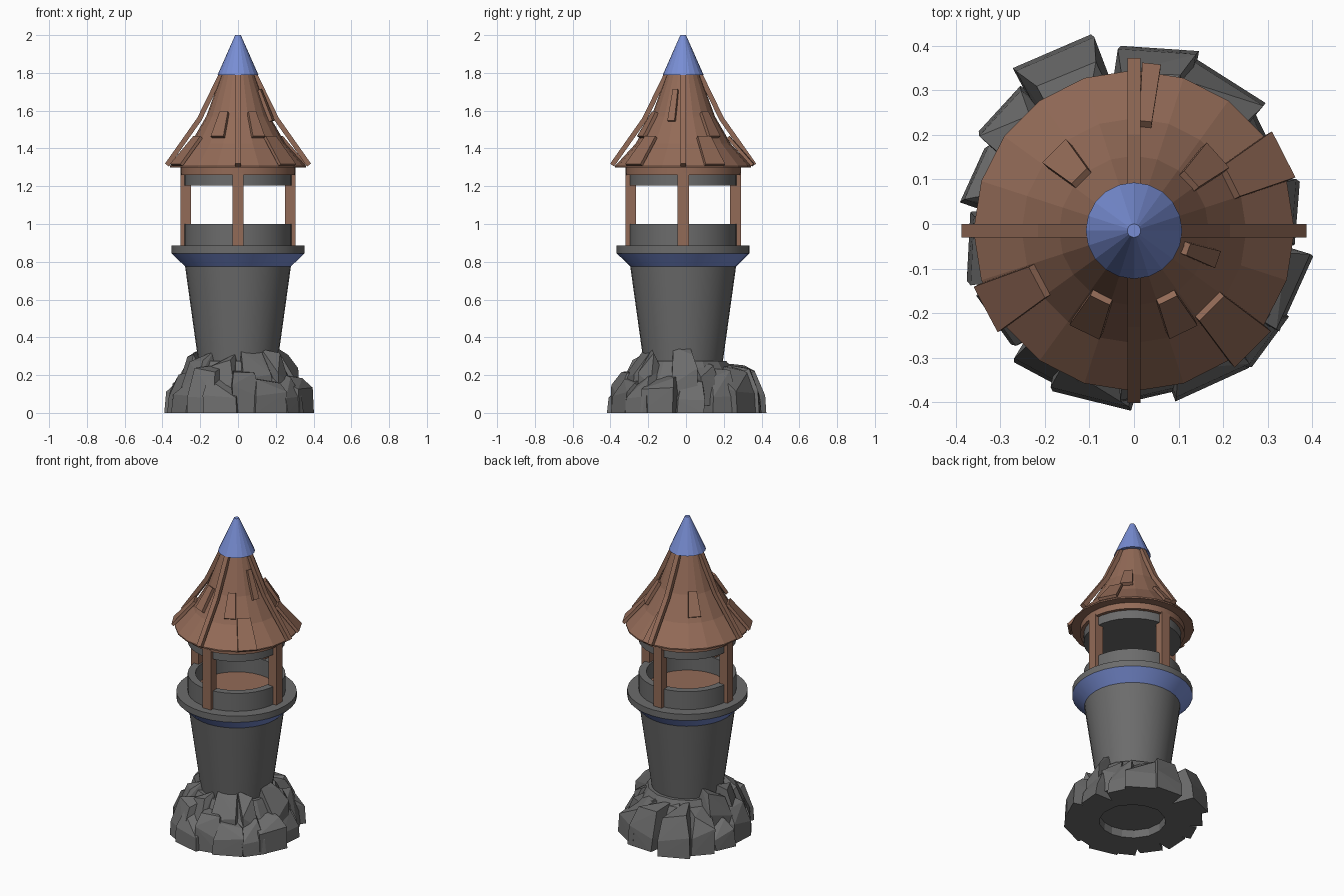
import bpy, bmesh, math, random
from mathutils import Matrix, Vector

random.seed(5)
cube = bpy.data.objects.get("Cube")
if cube:
    bpy.data.objects.remove(cube, do_unlink=True)

CY = -0.015  # tower axis offset in y


def material(name, rgb):
    m = bpy.data.materials.new(name)
    m.use_nodes = True
    m.diffuse_color = (*rgb, 1)
    m.node_tree.nodes["Principled BSDF"].inputs["Base Color"].default_value = (*rgb, 1)
    return m


STONE = material("grey stone", (0.15, 0.15, 0.15))
WOOD = material("brown wood", (0.29, 0.145, 0.095))
BLUE = material("blue paint", (0.19, 0.27, 0.66))


def finish(bm, name, mat, smooth=False):
    bmesh.ops.recalc_face_normals(bm, faces=bm.faces)
    me = bpy.data.meshes.new(name)
    bm.to_mesh(me)
    bm.free()
    me.materials.append(mat)
    ob = bpy.data.objects.new(name, me)
    bpy.context.collection.objects.link(ob)
    if smooth:
        bpy.ops.object.select_all(action='DESELECT')
        ob.select_set(True)
        bpy.context.view_layer.objects.active = ob
        bpy.ops.object.shade_smooth_by_angle(angle=math.radians(25))
    return ob


def lathe(name, profile, mat, sides=32, closed=False, smooth=True):
    """Revolve (radius, z) pairs; open profiles get flat caps."""
    bm = bmesh.new()
    rings = []
    for r, z in profile:
        angles = [2 * math.pi * i / sides for i in range(sides)]
        rings.append([bm.verts.new((r * math.cos(a), CY + r * math.sin(a), z)) for a in angles])
    pairs = list(zip(rings, rings[1:]))
    if closed:
        pairs.append((rings[-1], rings[0]))
    else:
        bm.faces.new(rings[0])
        bm.faces.new(rings[-1])
    for a, b in pairs:
        for i in range(sides):
            j = (i + 1) % sides
            bm.faces.new((a[i], a[j], b[j], b[i]))
    return finish(bm, name, mat, smooth)


def bar(bm, angle, p0, p1, width, thick, end=1):
    """Box between two (radius, z) points in the radial plane; end scales the far width."""
    a, b = Vector((p0[0], 0, p0[1])), Vector((p1[0], 0, p1[1]))
    along = (b - a).normalized()
    side = Vector((0, 1, 0))
    rot = Matrix((along, side, along.cross(side))).transposed().to_4x4()
    turn = Matrix.Translation((0, CY, 0)) @ Matrix.Rotation(math.radians(angle), 4, 'Z')
    place = turn @ Matrix.Translation((a + b) / 2) @ rot
    for v in bmesh.ops.create_cube(bm, size=1)["verts"]:
        w = width * (end if v.co.x > 0 else 1)
        v.co = place @ Vector((v.co.x * (b - a).length, v.co.y * w, v.co.z * thick))


# Tower body, collar and ledge
lathe("tower_body", [(0.20, 0.2), (0.28, 0.775)], STONE)
lathe("blue_collar", [(0.28, 0.775), (0.352, 0.845)], BLUE)
lathe("balcony_ledge", [(0.352, 0.845), (0.352, 0.885)], STONE)

# Lookout room
lathe("parapet", [(0.285, 0.88), (0.285, 1.0), (0.24, 1.0), (0.24, 0.88)], STONE, closed=True)
lathe("lookout_floor", [(0.242, 0.88), (0.242, 0.895)], WOOD)
lathe("ceiling_ring", [(0.285, 1.205), (0.285, 1.262)], STONE)
lathe("roof_plate", [(0.305, 1.26), (0.305, 1.302)], WOOD)

bm = bmesh.new()
for k in range(4):
    bar(bm, 90 * k, (0.277, 0.885), (0.277, 1.27), 0.06, 0.056)
finish(bm, "lookout_posts", WOOD)

# Roof and its tip
lathe("roof", [(0.36, 1.30), (0.36, 1.308), (0.252, 1.425), (0.168, 1.57), (0.08, 1.81)],
      WOOD, sides=20, smooth=False)
lathe("roof_tip", [(0.108, 1.79), (0.015, 2.0)], BLUE, sides=20, smooth=False)

bm = bmesh.new()
for k in range(4):
    bar(bm, 90 * k, (0.376, 1.312), (0.204, 1.556), 0.03, 0.026)
    bar(bm, 90 * k, (0.207, 1.55), (0.085, 1.80), 0.03, 0.026)
finish(bm, "roof_ribs", WOOD)

# Loose tapered planks
bm = bmesh.new()
for angle, width in [(27, 0.115), (-45, 0.115), (-152, 0.115), (84, 0.042)]:
    bar(bm, angle, (0.37, 1.312), (0.24, 1.46), width, 0.018, 0.68)
for angle, width in [(135, 0.075), (42, 0.075), (-116, 0.075), (-64, 0.07)]:
    bar(bm, angle, (0.245, 1.46), (0.165, 1.59), width, 0.02, 0.65)
bar(bm, -19, (0.19, 1.545), (0.12, 1.71), 0.04, 0.02, 0.7)
finish(bm, "roof_planks", WOOD)

# Rocky base: a low mound ringed by chipped boulders
lathe("rock_mound", [(0.31, 0.05), (0.30, 0.16), (0.25, 0.25), (0.235, 0.275)], STONE, sides=14, smooth=False)


def rock(bm, angle, inner, outer, width, base, top):
    """Chipped boulder: hull of a leaning, jittered block with one top corner knocked off."""
    turn = Matrix.Translation((0, CY, 0)) @ Matrix.Rotation(math.radians(angle), 4, 'Z')
    lean = random.uniform(-0.35, 0.35)
    chipped = random.randrange(4)
    verts = []
    for i, (x, side) in enumerate([(inner, -1), (outer, -1), (outer, 1), (inner, 1)]):
        far = x == outer
        r = x * (random.uniform(0.9, 1) if far else 1)
        y = side * width * random.uniform(0.65, 1.1)
        mid = base + (top - base) * random.uniform(0.3, 0.65)
        cap = top * (random.uniform(0.78, 0.95) if far else 1)
        points = [(r, y, base), (r * 0.98, y + lean * width * 0.4, mid)]
        if i != chipped:
            points.append((r - (0.06 if far else 0), y * 0.75 + lean * width, cap))
        verts += [bm.verts.new(turn @ Vector(p)) for p in points]
    out = bmesh.ops.convex_hull(bm, input=verts)
    loose = {v for v in out["geom_interior"] + out["geom_unused"] if isinstance(v, bmesh.types.BMVert)}
    bmesh.ops.delete(bm, geom=list(loose), context='VERTS')


bm = bmesh.new()
# Outer boulders: angle, reach, height
for angle, reach, height in [(5, 0.385, 0.2), (38, 0.385, 0.24), (60, 0.43, 0.26), (80, 0.445, 0.26),
                             (116, 0.455, 0.27), (137, 0.41, 0.25), (163, 0.395, 0.2),
                             (187, 0.39, 0.24), (214, 0.395, 0.21), (239, 0.41, 0.26),
                             (258, 0.425, 0.2), (278, 0.385, 0.23), (297, 0.4, 0.2),
                             (321, 0.42, 0.24), (340, 0.41, 0.21)]:
    rock(bm, angle, 0.19, reach, random.uniform(0.075, 0.105), 0, height)
# Inner boulders piled against the tower, lower at the back
for i in range(11):
    angle = 360 * (i + random.uniform(-0.2, 0.2)) / 11
    top = random.uniform(0.31, 0.35) if math.sin(math.radians(angle)) < 0.3 else 0.27
    rock(bm, angle, 0.2, 0.34, random.uniform(0.06, 0.1), 0.04, top)
finish(bm, "base_rocks", STONE)
